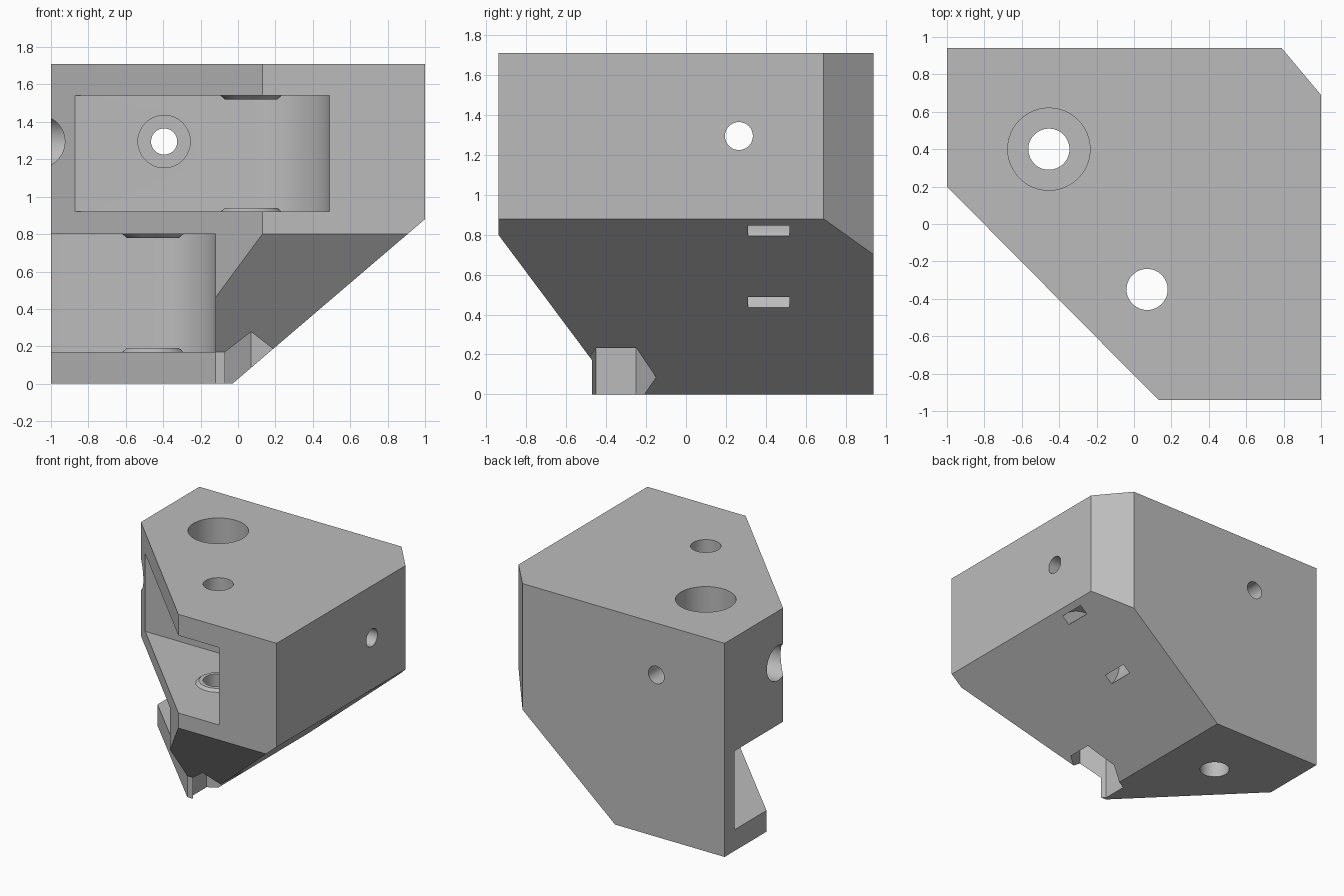
import bpy, bmesh, math
from mathutils import Vector

old = bpy.data.objects.get("Cube")
if old:
    bpy.data.objects.remove(old, do_unlink=True)

grey = bpy.data.materials.new("plain grey")
grey.use_nodes = True
grey.diffuse_color = (0.5, 0.5, 0.5, 1)
grey.node_tree.nodes["Principled BSDF"].inputs["Base Color"].default_value = (0.5, 0.5, 0.5, 1)

# Axis mappings: profile (a, b) and extrusion depth d to x, y, z
AXES = {
    "x": lambda a, b, d: Vector((d, a, b)),
    "y": lambda a, b, d: Vector((a, d, b)),
    "z": lambda a, b, d: Vector((a, b, d)),
}


def loft(name, start, end, axis, lo, hi):
    """Solid between two matching outlines placed along an axis."""
    place = AXES[axis]
    bm = bmesh.new()
    a = [bm.verts.new(place(p[0], p[1], lo)) for p in start]
    b = [bm.verts.new(place(p[0], p[1], hi)) for p in end]
    bm.faces.new(a)
    bm.faces.new(b)
    for i in range(len(a)):
        j = (i + 1) % len(a)
        bm.faces.new((a[i], a[j], b[j], b[i]))
    bmesh.ops.recalc_face_normals(bm, faces=bm.faces)
    mesh = bpy.data.meshes.new(name)
    bm.to_mesh(mesh)
    bm.free()
    obj = bpy.data.objects.new(name, mesh)
    bpy.context.collection.objects.link(obj)
    mesh.materials.append(grey)
    return obj


def prism(name, outline, axis, lo, hi):
    return loft(name, outline, outline, axis, lo, hi)


def arc(centre, radius, start, end, steps):
    return [(centre[0] + radius * math.cos(t), centre[1] + radius * math.sin(t))
            for t in (math.radians(start + (end - start) * i / steps)
                      for i in range(steps + 1))]


def circle(centre, radius, sides=48, turn=0):
    return arc(centre, radius, turn, turn + 360, sides)[:-1]


def combine(tool, operation="DIFFERENCE"):
    """Apply a boolean to the block and discard the tool."""
    tool.hide_render = True
    mod = block.modifiers.new("shape", "BOOLEAN")
    mod.operation = operation
    mod.solver = "EXACT"
    mod.object = tool
    bpy.context.view_layer.objects.active = block
    bpy.ops.object.modifier_apply(modifier=mod.name)
    bpy.data.objects.remove(tool, do_unlink=True)


def cut(*args):
    combine(prism(*args))


# Main block
block = prism("bracket_block", [(-1, 0.94), (-1, 0.2), (0.13, -0.94), (1, -0.94),
                                (1, 0.69), (0.79, 0.94)], "z", 0, 1.71)

# Sloping underside on the left, and sloping front below the upper half
slope = 0.88 / 1.03
cut("underside_cut", [(-0.23, -0.2 * slope), (1.23, 1.26 * slope), (1.23, -0.2 * slope)],
    "y", -1.2, 1.2)
cut("front_cut", [(-0.47, -0.1), (-0.47, 0.17), (-1.0, 0.88), (-1.2, 0.88), (-1.2, -0.1)],
    "x", -1.2, 1.2)

# Two hinge slots with rounded inner corners
front_pin, back_pin = (0.07, -0.35), (-0.455, 0.4)
far = -1.2
cut("upper_slot", [(far, far), (0.49, far)] + arc(front_pin, 0.42, 0, 90, 20) + [(far, 0.07)],
    "z", 0.92, 1.54)
cut("lower_slot", [(far, far), (-0.12, far)] + arc((-0.46, 0.475), 0.34, 0, 90, 20) + [(far, 0.815)],
    "z", 0.17, 0.8)
cut("bottom_plate_trim", [(far, 0.61), (far, far), (-0.12, far), (-0.12, -0.47)],
    "z", -0.1, 0.3)

# Tapered washers around the pins on the slot floors and ceilings
for pin, floor, ceiling in ((front_pin, 0.92, 1.54), (back_pin, 0.17, 0.8)):
    for level, way in ((floor, 1), (ceiling, -1)):
        combine(loft("pin_washer", circle(pin, 0.175), circle(pin, 0.14), "z",
                     level - way * 0.01, level + way * 0.02), "UNION")

# Vertical pin holes, screw head recess and hexagonal nut pocket
cut("front_pin_hole", circle(front_pin, 0.11), "z", -0.1, 1.9)
cut("back_pin_hole", circle(back_pin, 0.11), "z", -0.1, 1.9)
cut("screw_head_recess", circle(back_pin, 0.22), "z", 0.97, 1.9)
cut("nut_pocket", circle(front_pin, 0.2, 6, 30), "z", -0.1, 0.75)

# Horizontal mounting holes with recesses
cut("long_hole", circle((-0.395, 1.295), 0.07), "y", -0.1, 1.2)
cut("long_hole_recess", circle((-0.395, 1.295), 0.14), "y", -0.1, 0.13)
cut("cross_hole", circle((0.265, 1.295), 0.07), "x", -1.2, 1.2)
cut("cross_hole_recess", circle((0.265, 1.295), 0.14), "x", -1.2, -0.8)

# Curved tie channel through the sloping underside
middle = (0.72, 0.75 * slope)
channel = arc(middle, 0.316, 10, 250, 40) + arc(middle, 0.236, 250, 10, 40)
cut("tie_channel", channel, "y", 0.31, 0.52)

# Smooth the round walls and keep the edges crisp
bpy.ops.object.select_all(action="DESELECT")
block.select_set(True)
bpy.context.view_layer.objects.active = block
bpy.ops.object.shade_smooth_by_angle(angle=math.radians(25))
